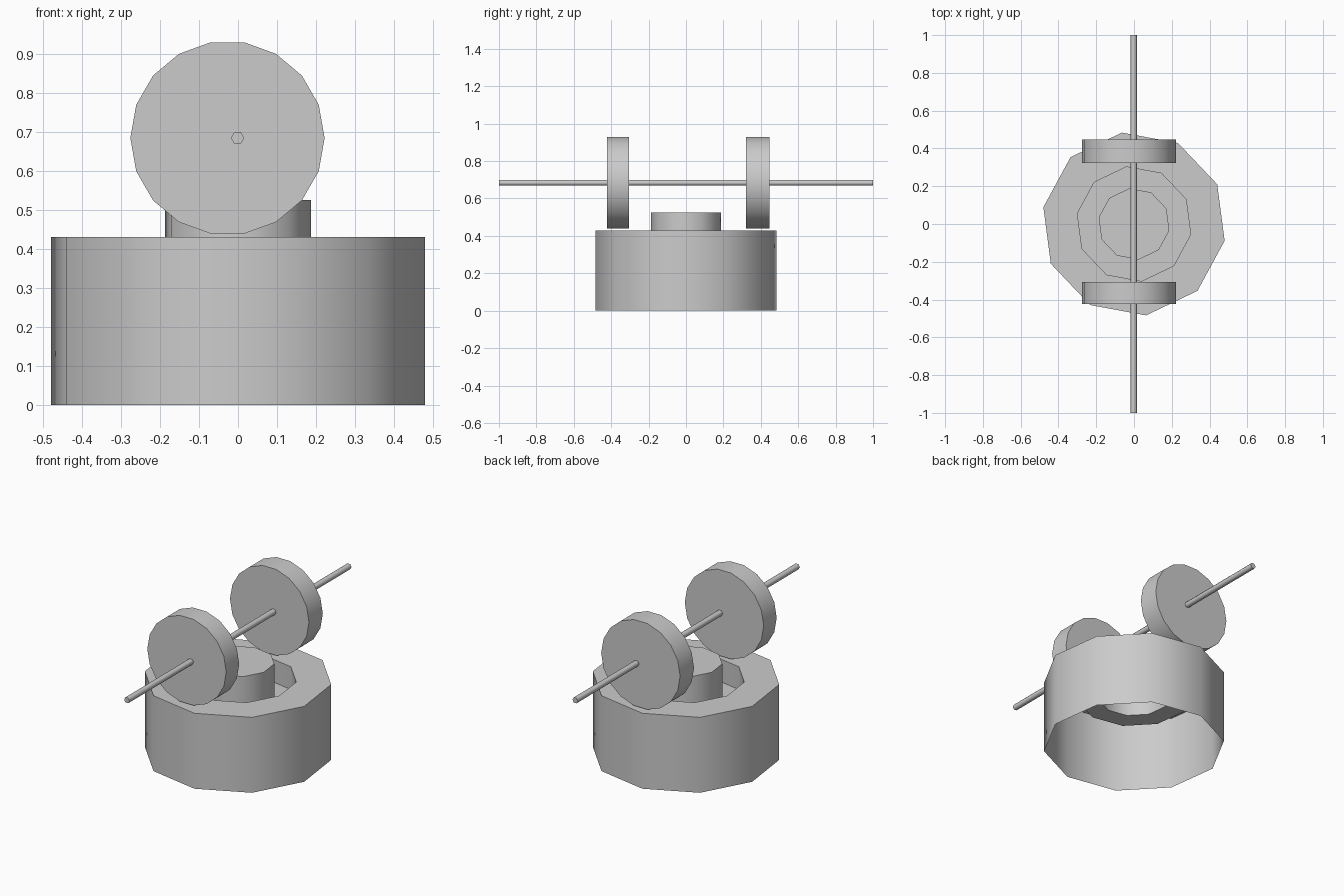
import bpy, bmesh, math

if "Cube" in bpy.data.objects:
    bpy.data.objects.remove(bpy.data.objects["Cube"])

grey = bpy.data.materials.new("plain grey")
grey.diffuse_color = (0.6, 0.6, 0.6, 1)
grey.use_nodes = True
grey.node_tree.nodes["Principled BSDF"].inputs["Base Color"].default_value = grey.diffuse_color


def finish(bm, name, angle):
    bmesh.ops.recalc_face_normals(bm, faces=bm.faces)
    mesh = bpy.data.meshes.new(name)
    bm.to_mesh(mesh)
    bm.free()
    mesh.materials.append(grey)
    obj = bpy.data.objects.new(name, mesh)
    bpy.context.collection.objects.link(obj)
    bpy.ops.object.select_all(action='DESELECT')
    obj.select_set(True)
    bpy.context.view_layer.objects.active = obj
    bpy.ops.object.shade_smooth_by_angle(angle=math.radians(angle))
    return obj


def ring(bm, radius, sides, turn, place):
    """One loop of vertices, positioned by place(u, v)."""
    verts = []
    for i in range(sides):
        a = turn + 2 * math.pi * i / sides
        verts.append(bm.verts.new(place(radius * math.cos(a), radius * math.sin(a))))
    return verts


def bridge(bm, a, b):
    n = len(a)
    for i in range(n):
        j = (i + 1) % n
        bm.faces.new((a[i], a[j], b[j], b[i]))


def lathe_base(name, profile, sides, turn):
    """Open-bottomed shell turned around z, closed by a cap on the last loop."""
    bm = bmesh.new()
    loops = [ring(bm, r, sides, turn, lambda u, v, z=z: (u, v, z)) for r, z in profile]
    for a, b in zip(loops, loops[1:]):
        bridge(bm, a, b)
    bm.faces.new(loops[-1])
    return finish(bm, name, 40)


def rod(name, radius, sides, x, z, y0, y1, angle):
    """Capped cylinder lying along y."""
    bm = bmesh.new()
    ends = [ring(bm, radius, sides, 0, lambda u, v, y=y: (x + u, y, z + v)) for y in (y0, y1)]
    bridge(bm, *ends)
    for end in ends:
        bm.faces.new(end)
    return finish(bm, name, angle)


# hollow ten-sided base: outer wall, rim, recess and raised central hub
lathe_base("base",
           [(0.488, 0), (0.488, 0.43), (0.305, 0.43), (0.305, 0.30), (0.19, 0.30), (0.19, 0.525)],
           10, math.radians(25.5))

# two wheels, set slightly off the axle centre
rod("front_wheel", 0.249, 18, -0.027, 0.684, -0.423, -0.306, 30)
rod("back_wheel", 0.249, 18, -0.027, 0.684, 0.322, 0.447, 30)

# thin hexagonal axle
rod("axle", 0.017, 6, -0.001, 0.684, -1.0, 1.0, 65)
